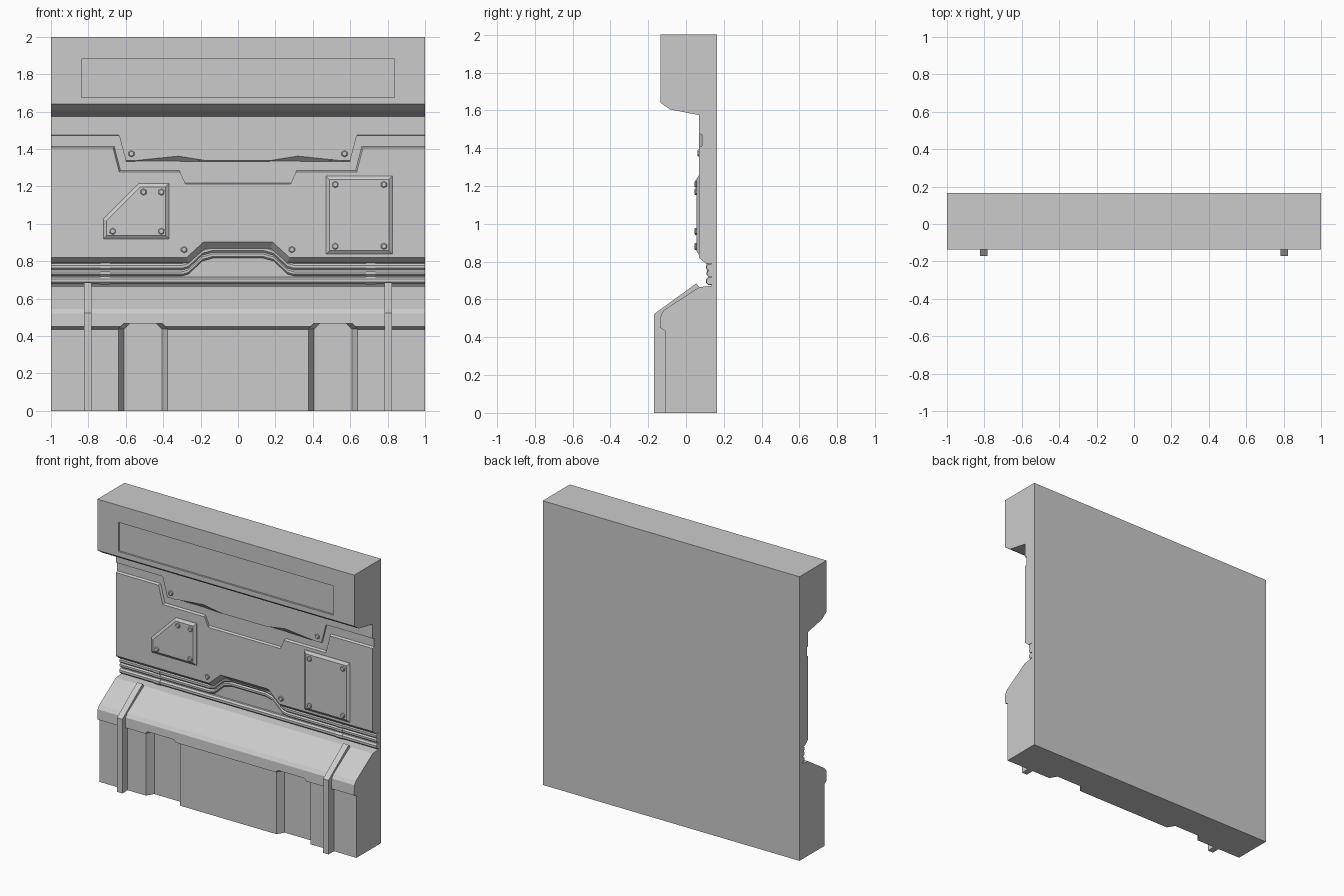
import bpy, bmesh, math

if "Cube" in bpy.data.objects:
    bpy.data.objects.remove(bpy.data.objects["Cube"])

def mesh_object(name, bm):
    bmesh.ops.recalc_face_normals(bm, faces=bm.faces)
    me = bpy.data.meshes.new(name)
    bm.to_mesh(me)
    bm.free()
    ob = bpy.data.objects.new(name, me)
    bpy.context.collection.objects.link(ob)
    return ob

def loft(name, rings):
    """Closed solid joining equal-length rings of 3D points."""
    bm = bmesh.new()
    vs = [[bm.verts.new(p) for p in r] for r in rings]
    n = len(vs[0])
    bm.faces.new(vs[0])
    bm.faces.new(vs[-1])
    for a, b in zip(vs, vs[1:]):
        for i in range(n):
            j = (i + 1) % n
            bm.faces.new((a[i], a[j], b[j], b[i]))
    return mesh_object(name, bm)

def along_x(name, profile, x0, x1):
    return loft(name, [[(x, y, z) for y, z in profile] for x in (x0, x1)])

def along_y(name, *layers):
    return loft(name, [[(x, y, z) for x, z in outline] for y, outline in layers])

def sym(half):
    return half + [(-x, z) for x, z in reversed(half)]

def cut(target, cutter):
    cutter.hide_render = True
    m = target.modifiers.new("cut", 'BOOLEAN')
    m.object, m.solver = cutter, 'EXACT'
    bpy.context.view_layer.objects.active = target
    bpy.ops.object.modifier_apply(modifier=m.name)
    bpy.data.objects.remove(cutter)

# Main wall body: header, recessed middle, sloped base with overhanging lip
wall = along_x("wall_body", [
    (.165, 0), (.165, 2), (-.135, 2), (-.135, 1.64), (-.085, 1.605), (.07, 1.575),
    (.085, 1.572), (.085, .92), (.135, .92), (.135, .672), (.07, .665),
    (-.115, .545), (-.133, .52), (-.137, .45), (-.11, .435), (-.11, 0)], -1, 1)

# Shallow rectangular recess in the header
rect = lambda w, a, b: [(-w, a), (w, a), (w, b), (-w, b)]
cut(wall, along_y("header_cutter", (-.3, rect(.838, 1.675, 1.88)), (-.122, rect(.838, 1.675, 1.88))))

# Two tapered vertical slots in the base
def slot(cx, w):
    return [(cx - w, -.1), (cx + w, -.1), (cx + w, .437), (cx + w - .03, .467),
            (cx - w + .03, .467), (cx - w, .437)]
for s in (-1, 1):
    c = s * .508
    cut(wall, along_y("slot_cutter", (-.3, slot(c, .132)), (-.11, slot(c, .132)), (-.06, slot(c, .102))))

# Upper panel with stepped lower edge
up_front = sym([(.05, 1.58), (1, 1.58), (1, 1.475), (.636, 1.475), (.60, 1.338),
                (.55, 1.338), (.32, 1.362), (.17, 1.338)])
up_back = sym([(.05, 1.58), (1, 1.58), (1, 1.472), (.634, 1.472), (.598, 1.334),
               (.55, 1.334), (.32, 1.334), (.17, 1.334)])
along_y("upper_panel", (.07, up_front), (.086, up_back), (.12, up_back))

# Main panel: bevelled stepped top edge, chamfered bottom edge with raised centre
mid_front = sym([(.28, 1.212), (.31, 1.278), (.635, 1.278), (.668, 1.405), (1, 1.405),
                 (1, .82), (.275, .82), (.185, .902)])
mid_back = sym([(.287, 1.228), (.318, 1.295), (.62, 1.295), (.653, 1.422), (1, 1.422),
                (1, .79), (.265, .79), (.175, .868)])
along_y("main_panel", (.07, mid_front), (.105, mid_back), (.14, mid_back))

# Bolted cover plates, bevelled all round
def plate(name, outline):
    bm = bmesh.new()
    f = bm.faces.new([bm.verts.new((x, .075, z)) for x, z in outline])
    bmesh.ops.recalc_face_normals(bm, faces=[f])
    ext = bmesh.ops.extrude_face_region(bm, geom=[f])['geom']
    top = [e for e in ext if isinstance(e, bmesh.types.BMFace)][0]
    for v in top.verts:
        v.co.y = .068
    bmesh.ops.inset_region(bm, faces=[top], thickness=.018, use_even_offset=True)
    for v in top.verts:
        v.co.y = .055
    mesh_object(name, bm)
plate("angled_plate", [(-.72, .92), (-.37, .92), (-.37, 1.215), (-.53, 1.215), (-.72, 1.025)])
plate("square_plate", [(.47, .838), (.825, .838), (.825, 1.255), (.47, 1.255)])

# Hexagonal bolts
def bolt(x, z, y):
    ring = lambda r: [(x + r * math.cos(k * math.pi / 3 + .5), z + r * math.sin(k * math.pi / 3 + .5))
                      for k in range(6)]
    along_y("bolt", (y + .005, ring(.018)), (y - .006, ring(.018)), (y - .01, ring(.013)))
for x, z in [(-.67, .96), (-.41, .96), (-.505, 1.17), (-.41, 1.17),
             (.52, .88), (.78, .88), (.52, 1.21), (.78, 1.21)]:
    bolt(x, z, .055)
for x, z in [(.57, 1.375), (.288, .862)]:
    bolt(x, z, .07)
    bolt(-x, z, .07)

# Horizontal pipes: two follow the raised centre, one runs straight
def pipe(name, z, r, hump, x0=-1, x1=1):
    pts = [(x0, z), (x1, z)]
    if hump:
        half = [(.135, z + .095), (.19, z + .08), (.265, z + .01), (.3, z), (1, z)]
        pts = [(-x, h) for x, h in reversed(half)] + half
    # swept octagon, sheared so the ends stay flush with the wall sides
    a = [k * math.pi / 4 + math.pi / 8 for k in range(8)]
    loft(name, [[(x, .127 + r * math.cos(t), h + r * math.sin(t)) for t in a] for x, h in pts])
for name, z, r, hump in [("upper_pipe", .77, .019, True), ("middle_pipe", .737, .017, True),
                         ("lower_pipe", .697, .02, False)]:
    pipe(name, z, r, hump)
    for s in (-1, 1):
        pipe("pipe_collar", z, r + .003, False, s * .71 - .025, s * .71 + .025)

# Raised ribs over the base slope
for s in (-1, 1):
    along_x("base_rib", [(.07, .665), (.055, .685), (-.17, .522), (-.17, 0), (-.1, 0), (-.1, .5)],
            s * .803 - .021, s * .803 + .021)
